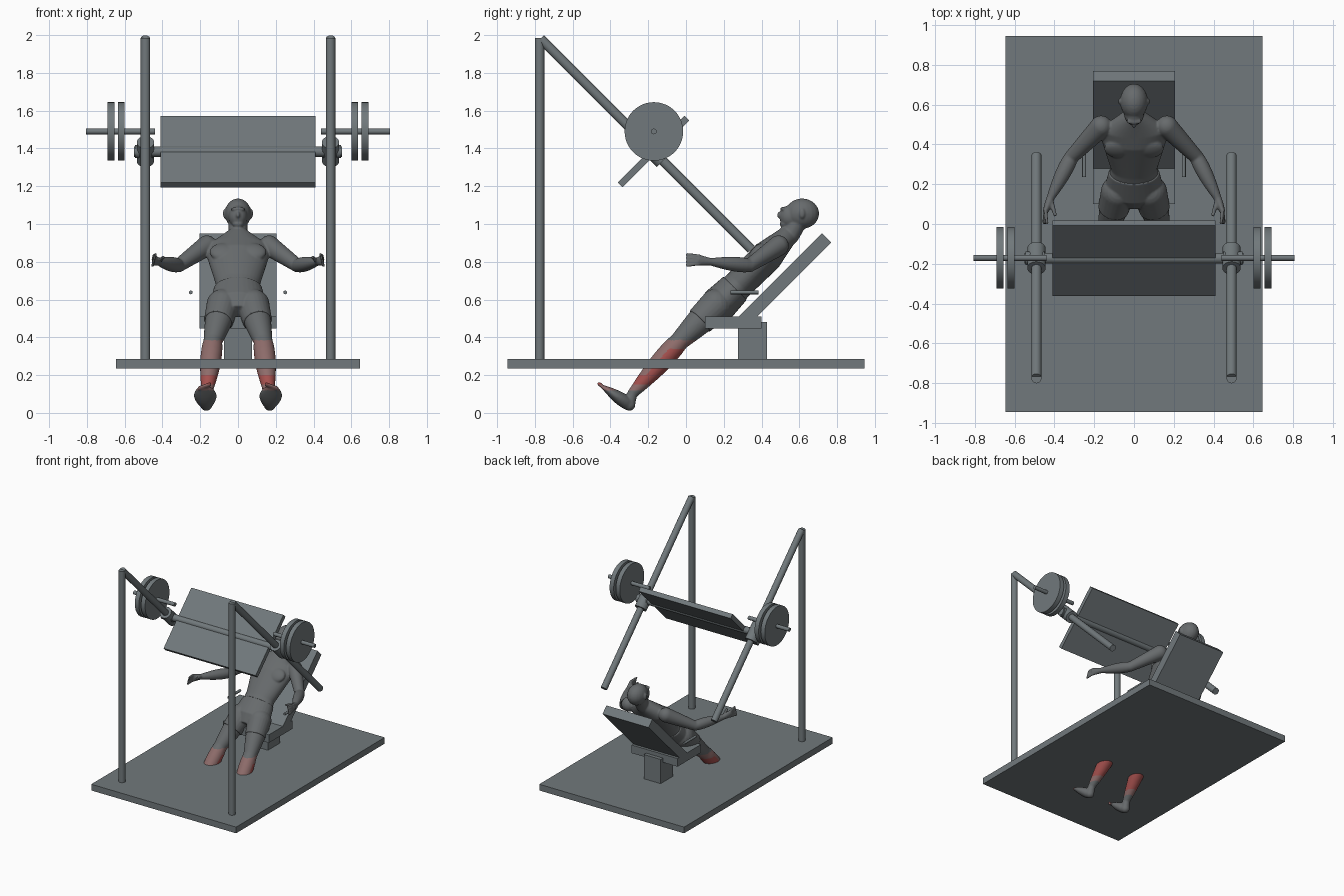
import bpy, bmesh, math
from mathutils import Vector, Matrix

default_cube = bpy.data.objects.get("Cube")
if default_cube:
    bpy.data.objects.remove(default_cube)


def material(name, red, green, blue):
    mat = bpy.data.materials.new(name)
    mat.use_nodes = True
    colour = (red, green, blue, 1)
    mat.diffuse_color = colour
    mat.node_tree.nodes["Principled BSDF"].inputs["Base Color"].default_value = colour
    return mat


STEEL = material("steel grey", .165, .19, .2)
BODY = material("body grey", .135, .145, .15)
PALE = material("pale red", .27, .15, .145)
RED = material("calf red", .37, .08, .075)


def add(name, bm, mat=STEEL):
    bmesh.ops.recalc_face_normals(bm, faces=bm.faces)
    mesh = bpy.data.meshes.new(name)
    bm.to_mesh(mesh)
    bm.free()
    mesh.materials.append(mat)
    obj = bpy.data.objects.new(name, mesh)
    bpy.context.collection.objects.link(obj)
    bpy.ops.object.select_all(action="DESELECT")
    obj.select_set(True)
    bpy.context.view_layer.objects.active = obj
    bpy.ops.object.shade_smooth_by_angle(angle=math.radians(35))
    return obj


def placed(centre, size, tilt=0):
    return (Matrix.Translation(centre) @ Matrix.Rotation(math.radians(tilt), 4, "X")
            @ Matrix.Diagonal(size).to_4x4())


def box(name, centre, size, tilt=0):
    bm = bmesh.new()
    bmesh.ops.create_cube(bm, size=1, matrix=placed(centre, size, tilt))
    add(name, bm)


def rod(name, start, end, radius, sides=24):
    axis = end - start
    turn = axis.to_track_quat("Z", "Y").to_matrix().to_4x4()
    bm = bmesh.new()
    bmesh.ops.create_cone(bm, cap_ends=True, segments=sides, radius1=radius, radius2=radius,
                          depth=axis.length, matrix=Matrix.Translation((start + end) / 2) @ turn)
    add(name, bm)


# Base, seat and backrest
box("base_plate", (0, 0, .26), (1.29, 1.89, .05))
box("seat_pedestal", (0, .352, .38), (.15, .155, .2))
box("seat_pad", (0, .25, .478), (.41, .3, .065))
box("backrest", (0, .523, .705), (.41, .625, .07), tilt=45)

# Sliding sled: foot plate and cross bar
sled = Vector((0, -.172, 1.383))
weight_axis = Vector((0, -.17, 1.49))
box("foot_plate", sled, (.82, .5, .036), tilt=45)
across = Vector((1, 0, 0))
rod("cross_bar", sled - across * .55, sled + across * .55, .027)

# Frame, sled sleeves, weights and grips on both sides
downhill = Vector((0, 1, -1)).normalized()
backward = Vector((0, 1, 0))
for side, outward in (("left", across), ("right", -across)):
    foot = outward * .49 + Vector((0, -.775, .28))
    rod(side + "_post", foot, foot + Vector((0, 0, 1.705)), .025)
    collar = sled + outward * .49
    rod(side + "_rail", collar - downhill * .846, collar + downhill * .73, .025)
    rod(side + "_rail_sleeve", collar - downhill * .07, collar + downhill * .07, .046)
    rod(side + "_bar_sleeve", collar - outward * .04, collar + outward * .055, .034)
    rod(side + "_weight_pin", weight_axis + outward * .44, weight_axis + outward * .805, .015)
    for label, reach in (("inner", .6), ("outer", .655)):
        inside = weight_axis + outward * reach
        rod(f"{side}_{label}_weight", inside, inside + outward * .036, .155, sides=48)
    grip = outward * .25 + Vector((0, .235, .638))
    rod(side + "_grip", grip, grip + backward * .15, .01)


# Figure helpers: lofts, tapered limbs and ellipsoids fused into one skin
def loft(bm, sections, sides=24):
    """Each section is a centre, a half width and a half depth."""
    centres = [section[0] for section in sections]
    rings = []
    for i, (centre, width, depth) in enumerate(sections):
        before, after = centres[max(i - 1, 0)], centres[min(i + 1, len(centres) - 1)]
        tangent = (after - before).normalized()
        wide = (across - tangent * tangent.x).normalized()
        deep = tangent.cross(wide)
        angles = [math.tau * k / sides for k in range(sides)]
        rings.append([bm.verts.new(centre + wide * width * math.cos(angle)
                                   + deep * depth * math.sin(angle)) for angle in angles])
    for lower, upper in zip(rings, rings[1:]):
        for k in range(sides):
            following = (k + 1) % sides
            bm.faces.new((lower[k], lower[following], upper[following], upper[k]))
    bm.faces.new(rings[0])
    bm.faces.new(rings[-1])


def ball(bm, centre, radii, tilt=0):
    bmesh.ops.create_uvsphere(bm, u_segments=20, v_segments=14, radius=1,
                              matrix=placed(centre, radii, tilt))


def limb(bm, start, end, thick, thin, bulge=0, flat=1, steps=8):
    """Taper with a muscle bulge; flat widens the section towards the end."""
    sections = []
    for i in range(steps + 1):
        t = i / steps
        depth = thick + (thin - thick) * t + bulge * math.sin(math.pi * t ** .8)
        sections.append((start.lerp(end, t), depth * (1 + (flat - 1) * t), depth))
    loft(bm, sections)
    ball(bm, start, (thick, thick, thick))


def torso(bm, sections, grow=0):
    """The spine leans back halfway, so height follows depth."""
    loft(bm, [(Vector((0, y, y + .4)), width + grow, depth + grow)
              for y, width, depth in sections], sides=32)


def fuse(name, bm, passes):
    obj = add(name, bm, BODY)
    remesh = obj.modifiers.new("fuse", "REMESH")
    remesh.mode, remesh.voxel_size = "VOXEL", .0055
    soften = obj.modifiers.new("soften", "SMOOTH")
    soften.factor, soften.iterations = .5, passes
    evaluated = obj.evaluated_get(bpy.context.evaluated_depsgraph_get())
    mesh = bpy.data.meshes.new_from_object(evaluated)
    obj.modifiers.clear()
    obj.data = mesh
    mesh.materials.clear()
    for mat in (BODY, PALE, RED):
        mesh.materials.append(mat)
    for face in mesh.polygons:
        face.use_smooth = True
        face.material_index = 0
    return mesh


def joint(side, x, y, z):
    return Vector((x * side, y, z))


# Torso from pelvis to neck
PELVIS = [(.12, .09, .06), (.17, .145, .09)]
WAIST = (.28, .116, .08)
CHEST = [(.43, .165, .085), (.48, .16, .07), (.55, .055, .05)]
skin = bmesh.new()
torso(skin, PELVIS + [WAIST] + CHEST)

# Neck, skull, face, chin, nose and brow
head = Vector((0, .615, 1.055))
limb(skin, Vector((0, .55, .94)), head, .05, .05)
ball(skin, head, (.07, .09, .08))
ball(skin, (0, .553, 1.04), (.05, .058, .062), tilt=-20)
ball(skin, (0, .52, 1), (.03, .024, .02))
ball(skin, (0, .495, 1.05), (.01, .013, .018), tilt=-25)
ball(skin, (0, .515, 1.08), (.04, .016, .01))

shorts = bmesh.new()
torso(shorts, PELVIS + [(.26, .12, .08)], grow=.007)

for side in (1, -1):
    # Chest muscle and ear
    ball(skin, joint(side, .075, .378, .852), (.075, .06, .03), tilt=45)
    ball(skin, head + across * side * .07, (.01, .016, .026))

    # Arm and palm
    shoulder = joint(side, .165, .49, .885)
    elbow = joint(side, .315, .335, .78)
    wrist = joint(side, .42, .13, .8)
    knuckles = joint(side, .445, .06, .81)
    limb(skin, shoulder, elbow, .055, .036)
    limb(skin, elbow, wrist, .036, .02, bulge=.009)
    limb(skin, wrist, knuckles, .02, .03, flat=.45)

    # Four spread fingers and a thumb
    for spread in (-1.5, -.5, .5, 1.5):
        root = knuckles + Vector((0, .01, spread * .014))
        tip = root + Vector((-side * .006 * spread, -.07, spread * .006))
        limb(skin, root, tip, .009, .008)
    limb(skin, wrist, wrist + Vector((-side * .025, -.09, .025)), .013, .009)

    # Leg and foot
    hip = joint(side, .08, .16, .57)
    knee = joint(side, .133, -.035, .38)
    ankle = joint(side, .165, -.285, .1)
    heel = joint(side, .168, -.3, .043)
    ball_of_foot = joint(side, .178, -.435, .135)
    limb(skin, hip, knee, .08, .05, bulge=.005)
    limb(skin, knee, ankle, .05, .027, bulge=.014)
    limb(skin, ankle, heel, .027, .03)
    limb(skin, heel, ball_of_foot, .032, .012, bulge=.01, flat=2.8)
    for toe in range(5):
        offset = Vector((side * .014 * (toe - 2), .006 * toe - .02, .015 - .005 * toe))
        ball(skin, ball_of_foot + offset, (.009, .017, .011), tilt=-35)

    # Leg of the shorts, ending halfway down the thigh
    limb(shorts, hip, hip.lerp(knee, .45), .087, .077)

figure = fuse("reclining_figure", skin, passes=5)
fuse("shorts", shorts, passes=2)

# Worked lower leg: strong colour at the back, pale shin and ankle
for face in figure.polygons:
    x, y, z = face.center
    if .12 < z < .385 and y < .06 and abs(x) < .25:
        on_shin = z > .2 and face.normal.z - face.normal.y > .35
        pale = on_shin or z < .15 or z > .34
        face.material_index = 1 if pale else 2
